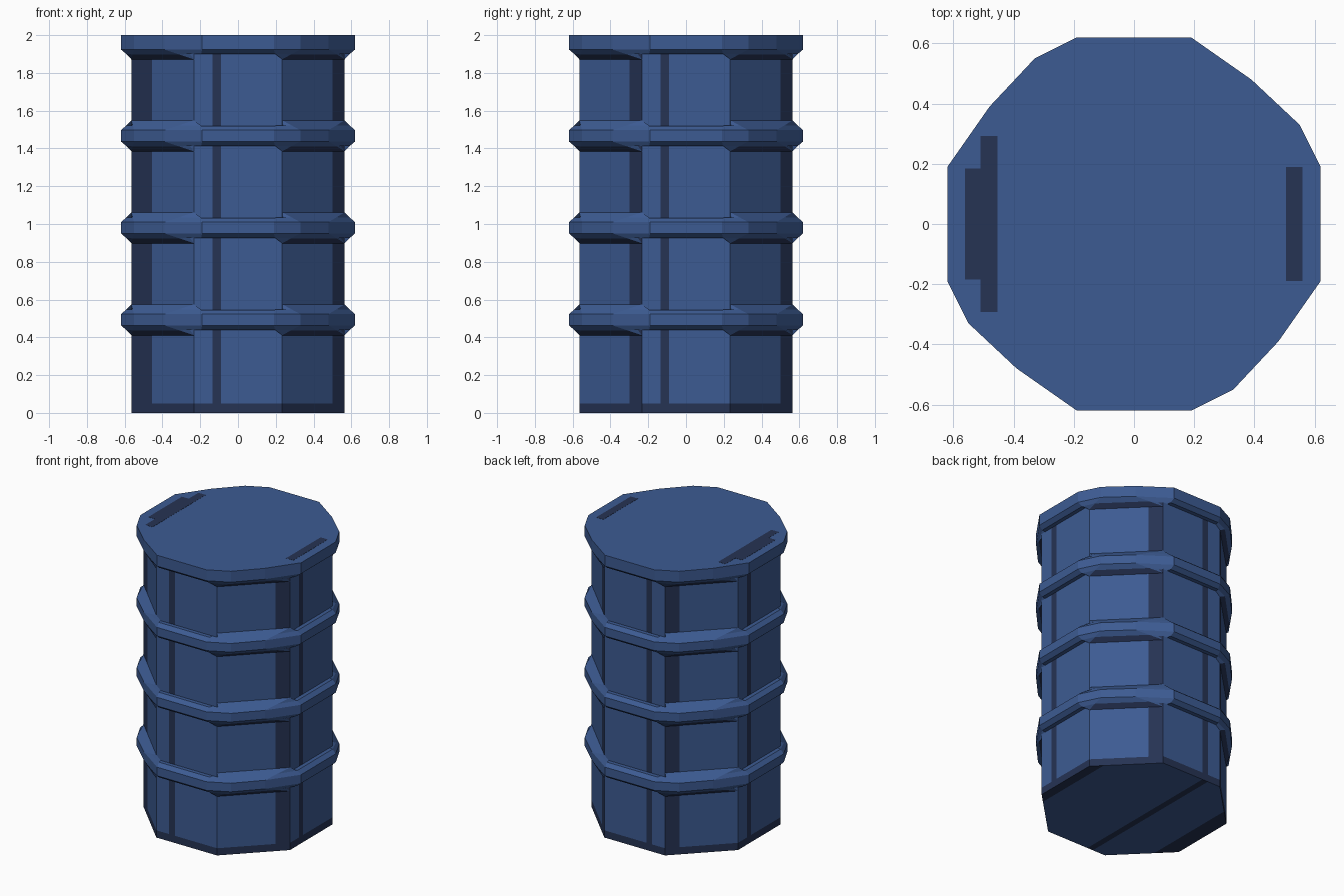
import bpy, bmesh
from math import radians
from mathutils import Matrix, Vector

if "Cube" in bpy.data.objects:
    bpy.data.objects.remove(bpy.data.objects["Cube"])


def make_material(name, colour):
    mat = bpy.data.materials.new(name)
    mat.use_nodes = True
    mat.diffuse_color = colour
    mat.node_tree.nodes["Principled BSDF"].inputs["Base Color"].default_value = colour
    return mat


BLUE = make_material("steel blue", (0.046, 0.105, 0.29, 1))
NAVY = make_material("worn navy", (0.019, 0.033, 0.088, 1))


def finish(bm, name):
    mesh = bpy.data.meshes.new(name)
    bm.to_mesh(mesh)
    bm.free()
    mesh.materials.append(BLUE)
    mesh.materials.append(NAVY)
    obj = bpy.data.objects.new(name, mesh)
    bpy.context.collection.objects.link(obj)
    return obj


# Octagonal drum, cut along the edges of its worn stripes
APOTHEM, HALF_SIDE = 0.565, 0.234
HEIGHT = 1.95


def is_worn(face):
    c, n = face.calc_center_median(), face.normal
    edge_x = c.x < -0.455 or c.x > 0.5
    if abs(n.z) > 0.5:
        return n.z < 0 and (edge_x or -0.135 < c.x < -0.09)
    if c.z < 0.05:
        return True
    if abs(n.y) > 0.9:
        return -0.135 < c.x < -0.09
    if abs(n.x) > 0.9:
        return 0.09 < -c.y * (1 if n.x > 0 else -1) < 0.135
    return c.y > 0.5 if n.y > 0 else edge_x


bm = bmesh.new()
corners = []
for k in range(4):
    turn = Matrix.Rotation(radians(90 * k), 3, 'Z')
    for y in (-HALF_SIDE, HALF_SIDE):
        corners.append(bm.verts.new(turn @ Vector((APOTHEM, y, 0))))
base = bm.faces.new(corners)
top = bmesh.ops.extrude_face_region(bm, geom=[base])["geom"]
bmesh.ops.translate(bm, vec=(0, 0, HEIGHT), verts=[v for v in top if isinstance(v, bmesh.types.BMVert)])
cuts = [((0, 0, 0.05), (0, 0, 1))]
cuts += [((x, 0, 0), (1, 0, 0)) for x in (-0.455, -0.135, -0.09, 0.5)]
cuts += [((0, y, 0), (0, 1, 0)) for y in (-0.135, -0.09, 0.09, 0.135, 0.5)]
for point, normal in cuts:
    bmesh.ops.bisect_plane(bm, geom=bm.verts[:] + bm.edges[:] + bm.faces[:],
                           plane_co=point, plane_no=normal)
bmesh.ops.recalc_face_normals(bm, faces=bm.faces)
for face in bm.faces:
    face.material_index = int(is_worn(face))
finish(bm, "drum_body")

# Quarter outlines of the hoops: rim, and contact line on the drum
RIM = [(0.62, 0.19), (0.55, 0.33), (0.39, 0.48), (0.19, 0.62)]
SEAT = [(0.565, 0.2), (0.565, 0.234), (0.234, 0.565), (0.2, 0.565)]
SEAT_RISE = [0.053, 0.082, 0.082, 0.053]
RIM_RISE = 0.03


def hoop_loop(bm, centre, blend, side):
    """One closed loop; blend 0 is at the drum, 1 at the rim."""
    verts = []
    for k in range(4):
        turn = Matrix.Rotation(radians(90 * k), 3, 'Z')
        for i in range(4):
            p = Vector(SEAT[i]).lerp(Vector(RIM[i]), blend)
            rise = SEAT_RISE[i] + (RIM_RISE - SEAT_RISE[i]) * blend
            if 0 < blend < 1 and i in (0, 3):
                rise = SEAT_RISE[i]
            verts.append(bm.verts.new(turn @ Vector((p.x, p.y, centre + side * rise))))
    return verts


def bridge(bm, lower, upper, underside=False):
    for i in range(16):
        j = (i + 1) % 16
        face = bm.faces.new((lower[i], lower[j], upper[j], upper[i]))
        if underside and i % 4 == 1:
            face.material_index = 1


def hoop(name, centre, lid=False):
    bm = bmesh.new()
    loops = [hoop_loop(bm, centre, b, -1) for b in (0, 0.5, 1)]
    if lid:
        loops.append([bm.verts.new((v.co.x, v.co.y, 2)) for v in loops[-1]])
    else:
        loops += [hoop_loop(bm, centre, b, 1) for b in (1, 0.5, 0)]
    for n in range(len(loops) - 1):
        bridge(bm, loops[n], loops[n + 1], underside=n == 0)
    if lid:
        bm.faces.new(loops[-1])
    bmesh.ops.recalc_face_normals(bm, faces=bm.faces)
    finish(bm, name)


# Three hoops and the lid
for n, name in enumerate(("lower_hoop", "middle_hoop", "upper_hoop")):
    hoop(name, 0.493 + 0.487 * n)
hoop("lid", 1.954, lid=True)

# Worn patches on the lid
for name, x, width, length in (("lid_patch_left", 0.532, 0.055, 0.38),
                               ("lid_patch_right_outer", -0.536, 0.052, 0.37),
                               ("lid_patch_right_inner", -0.482, 0.056, 0.585)):
    bm = bmesh.new()
    bmesh.ops.create_cube(bm, size=1, matrix=Matrix.Translation((x, 0, 1.9985))
                          @ Matrix.Diagonal((width, length, 0.005, 1)))
    for face in bm.faces:
        face.material_index = 1
    finish(bm, name)
